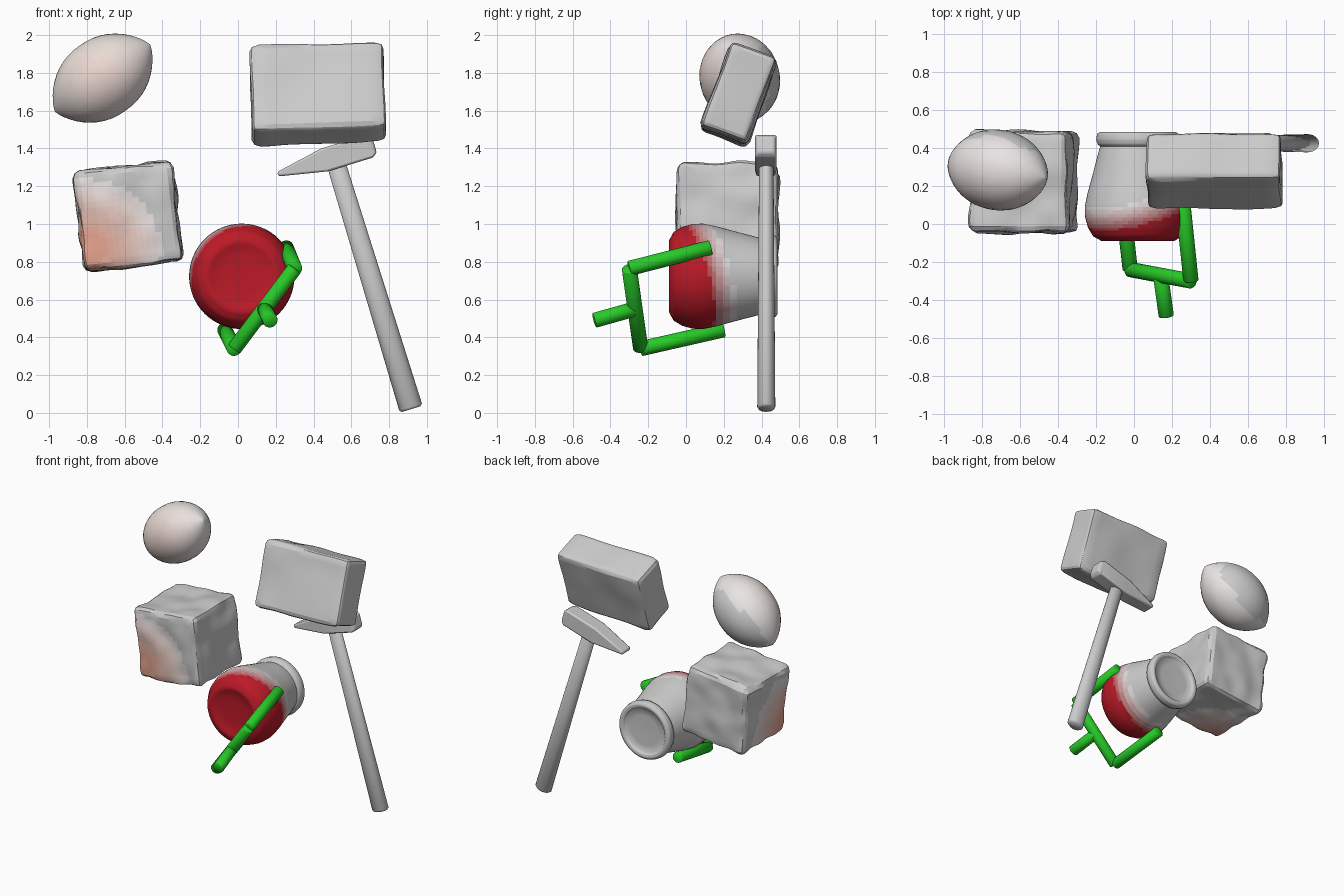
import bpy, bmesh, math
from mathutils import Vector, noise

if "Cube" in bpy.data.objects:
    bpy.data.objects.remove(bpy.data.objects["Cube"])

GREY = Vector((0.8, 0.8, 0.8))


def material(name, color):
    m = bpy.data.materials.new(name)
    m.diffuse_color = (*color, 1)
    m.use_nodes = True
    m.node_tree.nodes["Principled BSDF"].inputs["Base Color"].default_value = m.diffuse_color
    return m


def finish(name, bm, loc=(0, 0, 0), rot=(0, 0, 0), angle=35):
    bmesh.ops.recalc_face_normals(bm, faces=bm.faces)
    mesh = bpy.data.meshes.new(name)
    bm.to_mesh(mesh)
    bm.free()
    ob = bpy.data.objects.new(name, mesh)
    bpy.context.collection.objects.link(ob)
    ob.location, ob.rotation_euler = loc, rot
    bpy.ops.object.select_all(action='DESELECT')
    ob.select_set(True)
    bpy.context.view_layer.objects.active = ob
    bpy.ops.object.shade_smooth_by_angle(angle=math.radians(angle))
    return ob


def skin(bm, rings):
    """Bridge rings of vertices and cap both ends."""
    n = len(rings[0])
    for p, q in zip(rings, rings[1:]):
        for i in range(n):
            j = (i + 1) % n
            bm.faces.new((p[i], p[j], q[j], q[i]))
    bm.faces.new(rings[0])
    bm.faces.new(rings[-1])


def revolve(name, a, b, profile, seg=32, angle=35):
    """Spin (radius, distance) points round the line that starts at a and heads to b."""
    a, b = Vector(a), Vector(b)
    q = (b - a).to_track_quat('Z', 'Y')
    bm = bmesh.new()
    rings = []
    for r, h in profile:
        rings.append([bm.verts.new(q @ Vector((r * math.cos(t), r * math.sin(t), h)))
                      for t in (math.tau * i / seg for i in range(seg))])
    skin(bm, rings)
    return finish(name, bm, a, angle=angle)


def rod(name, a, b, r0, r1, e=0.006):
    n = (Vector(b) - Vector(a)).length
    return revolve(name, a, b, [(r0 - e, 0), (r0, e), (r1, n - e), (r1 - e, n)], 24, 50)


def rough_box(name, size, loc, rot, cuts, radius, amount, freq):
    """Gridded box with rounded edges and a lumpy, hand-cut surface."""
    bm = bmesh.new()
    bmesh.ops.create_cube(bm, size=1)
    bmesh.ops.subdivide_edges(bm, edges=bm.edges, cuts=cuts, use_grid_fill=True)
    half = Vector(size) / 2
    for v in bm.verts:
        p = Vector([c * s for c, s in zip(v.co, size)])
        core = Vector([max(-h + radius, min(h - radius, c)) for c, h in zip(p, half)])
        n = (p - core).normalized()
        v.co = core + n * (radius + amount * noise.noise(p * freq))
    return finish(name, bm, loc, rot, 25)


def tint(ob, color, strength, steps=10):
    """Grade the faces from grey to a colour by a strength function of position."""
    for i in range(steps + 1):
        ob.data.materials.append(material(f"{ob.name}_tint_{i}", GREY.lerp(Vector(color), i / steps)))
    bpy.context.view_layer.update()
    for f in ob.data.polygons:
        s = strength(ob.matrix_world @ f.center)
        f.material_index = round(max(0, min(1, s)) * steps)


# Lemon-shaped fruit, pointed at both ends
half, fat = 0.31, 0.212
fruit_profile = []
for i in range(25):
    t = -math.cos(math.pi * i / 24)
    fruit_profile.append((max(0.004, fat * (1 - abs(t) ** 2.2) ** 0.75), half * (1 + t)))
fruit = revolve("fruit", (-0.968, 0.325, 1.595), (-0.472, 0.245, 1.945), fruit_profile, 32, 60)
tint(fruit, (0.85, 0.55, 0.45), lambda p: 0.6 - 1.4 * (p - Vector((-0.74, 0.08, 1.78))).length)

# Lumpy cube with a blush on its lower front corner
cube = rough_box("rough_cube", (0.525, 0.53, 0.53), (-0.58, 0.22, 1.04),
                 (0, math.radians(-6.5), 0), 15, 0.04, 0.02, 7)
tint(cube, (0.8, 0.38, 0.28), lambda p: 1.25 - 3.2 * (p - Vector((-0.78, -0.02, 0.86))).length)

# Big tilted slab
rough_box("slab", (0.71, 0.265, 0.485), (0.427, 0.28, 1.69),
          (math.radians(-20), math.radians(-1.8), 0), 15, 0.035, 0.014, 4)

# Jar lying along y, dished red base at the front and a rim at the back
jar_points = [(0.004, 0.02), (0.13, 0.016), (0.19, 0), (0.235, 0.025), (0.262, 0.07),
              (0.277, 0.125), (0.279, 0.18), (0.265, 0.25), (0.235, 0.36), (0.212, 0.45),
              (0.198, 0.498), (0.212, 0.51), (0.219, 0.535), (0.214, 0.565), (0.198, 0.575),
              (0.178, 0.572), (0.168, 0.56), (0.004, 0.556)]
jar_profile = [jar_points[0]]
for p, q in zip(jar_points, jar_points[1:]):
    jar_profile += [(p[0] + (q[0] - p[0]) * k / 3, p[1] + (q[1] - p[1]) * k / 3) for k in (1, 2, 3)]
jar = revolve("jar", (0.02, -0.09, 0.723), (0.02, 0.48, 0.723), jar_profile, 64, 50)
tint(jar, (0.5, 0.01, 0.02),
     lambda p: (0.19 - (p.y - 0.25 * ((p.x - 0.02) - (p.z - 0.723)))) / 0.14)

# Green two-pronged fork around the jar
green = material("green", (0.02, 0.6, 0.02))
low, high = (-0.02, -0.24, 0.34), (0.30, -0.30, 0.765)
for name, a, b in (("fork_handle", (0.17, -0.485, 0.49), (0.14, -0.27, 0.55)),
                   ("fork_crossbar", low, high),
                   ("fork_lower_prong", low, (-0.07, 0.2, 0.44)),
                   ("fork_upper_prong", high, (0.255, 0.13, 0.875))):
    rod(name, a, b, 0.04, 0.04, 0.003).data.materials.append(green)

# Hammer: flattened tapering handle
handle = rod("hammer_handle", (0.917, 0.425, 0.02), (0.51, 0.425, 1.35), 0.063, 0.05, 0.012)
handle.scale.y = 0.76

# Hammer head: wedge on one side, blunt face on the other
bm = bmesh.new()
rings = []
for u, v, w in ((-0.313, 0.012, 0.05), (-0.055, 0.063, 0.058), (0.195, 0.063, 0.058), (0.222, 0.042, 0.045)):
    rings.append([bm.verts.new((u, y * w, z * v)) for y, z in ((-1, -1), (1, -1), (1, 1), (-1, 1))])
skin(bm, rings)
head = finish("hammer_head", bm, (0.51, 0.422, 1.355), (0, math.radians(-17), 0), 30)
bevel = head.modifiers.new("soft_edges", 'BEVEL')
bevel.width, bevel.segments = 0.01, 2
